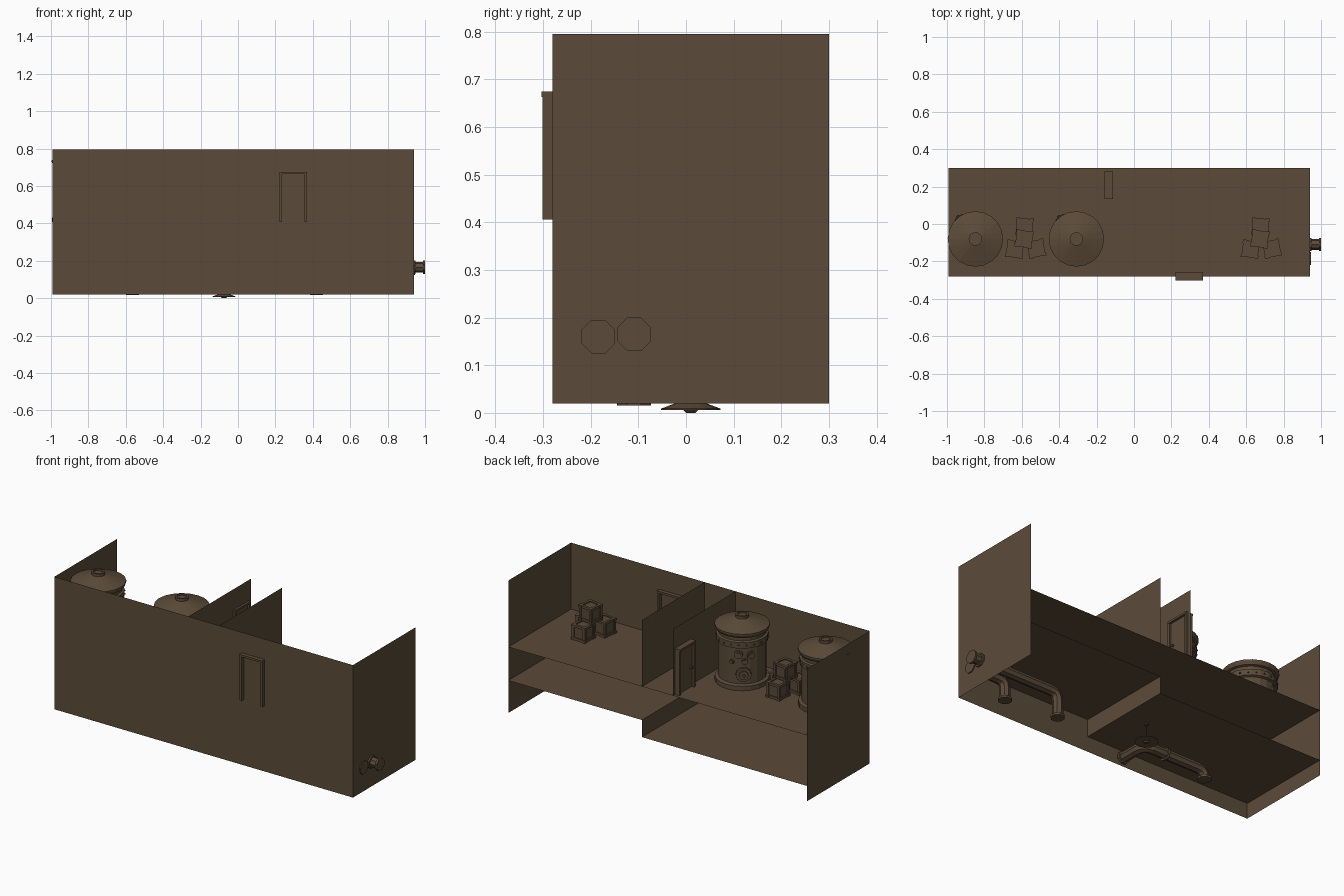
import bpy, bmesh, math
from mathutils import Vector, Matrix

if "Cube" in bpy.data.objects:
    bpy.data.objects.remove(bpy.data.objects["Cube"])

brown = bpy.data.materials.new("dark_brown")
brown.diffuse_color = (0.105, 0.07, 0.041, 1)
brown.use_nodes = True
brown.node_tree.nodes["Principled BSDF"].inputs["Base Color"].default_value = brown.diffuse_color

X0, X1, Y0, Y1, Z0, Z1 = -0.993, 0.94, -0.28, 0.30, 0.02, 0.795
FLOOR = 0.406


def finish(bm, name):
    me = bpy.data.meshes.new(name)
    bm.to_mesh(me)
    bm.free()
    me.materials.append(brown)
    ob = bpy.data.objects.new(name, me)
    bpy.context.collection.objects.link(ob)
    return ob


def panel(name, a, b):
    """Flat sheet between two corners that share one coordinate."""
    k = [i for i in range(3) if a[i] == b[i]][0]
    i, j = [n for n in range(3) if n != k]
    bm = bmesh.new()
    vs = []
    for u, v in ((a[i], a[j]), (b[i], a[j]), (b[i], b[j]), (a[i], b[j])):
        p = [0, 0, 0]
        p[i], p[j], p[k] = u, v, a[k]
        vs.append(bm.verts.new(p))
    bm.faces.new(vs)
    return finish(bm, name)


def add_box(bm, c, s, m=Matrix()):
    bmesh.ops.create_cube(bm, size=1, matrix=m @ Matrix.Translation(c) @ Matrix.Diagonal((*s, 1)))


def add_cyl(bm, c, axis, r1, r2, depth, sides=8):
    rot = Vector(axis).to_track_quat('Z', 'Y').to_matrix().to_4x4()
    bmesh.ops.create_cone(bm, cap_ends=True, segments=sides, radius1=r1, radius2=r2, depth=depth,
                          matrix=Matrix.Translation(c) @ rot @ Matrix.Rotation(math.pi / sides, 4, 'Z'))


def add_lathe(bm, profile, sides):
    rings = []
    for r, z in profile:
        rings.append([bm.verts.new((r * math.cos(2 * math.pi * i / sides),
                                    r * math.sin(2 * math.pi * i / sides), z)) for i in range(sides)])
    for a, b in zip(rings, rings[1:]):
        for i in range(sides):
            j = (i + 1) % sides
            bm.faces.new((a[i], a[j], b[j], b[i]))
    bm.faces.new(rings[-1])
    bm.faces.new(rings[0][::-1])


# Walls and floors (single sheets, open at the back and top)
panel("front_wall", (X0, Y0, Z0), (X1, Y0, Z1))
panel("left_wall", (X0, Y0, Z0), (X0, Y1, Z1))
panel("right_wall", (X1, Y0, Z0), (X1, Y1, Z1))
panel("upper_floor", (X0, Y0, FLOOR), (X1, Y1, FLOOR))
panel("lower_floor_right", (0.075, Y0, 0.21), (X1, Y1, 0.21))
panel("lower_floor_left", (X0, Y0, 0.11), (0.075, Y1, 0.11))
panel("lower_floor_step", (0.075, Y0, 0.11), (0.075, Y1, 0.21))
for n, x in (("left", -0.125), ("right", 0.075)):
    panel("divider_" + n, (x, Y0, FLOOR), (x, Y1, Z1))


# Doors: two posts, a lintel and a slab, built facing -y
def door(name, loc, turn, knob):
    bm = bmesh.new()
    for s in (-1, 1):
        add_box(bm, (s * 0.067, 0, 0.13), (0.014, 0.042, 0.26))
    add_box(bm, (0, 0, 0.263), (0.148, 0.046, 0.012))
    if knob:
        add_box(bm, (0, 0, 0.129), (0.12, 0.012, 0.257))
        for s in (-1, 1):
            add_cyl(bm, (0.045, s * 0.012, 0.12), (0, 1, 0), 0.008, 0.008, 0.016)
    bm.transform(Matrix.Translation(loc) @ Matrix.Rotation(turn, 4, 'Z'))
    finish(bm, name)


door("front_door_frame", (0.295, Y0, FLOOR), 0, False)
door("inner_door", (-0.135, 0.207, FLOOR), -math.pi / 2, True)


# Tanks: lathed body, rivets, round hatch and gauges facing back left
PROFILE = [(0.146, 0.406), (0.146, 0.432), (0.128, 0.438), (0.128, 0.645), (0.14, 0.65), (0.14, 0.685),
           (0.128, 0.69), (0.128, 0.708), (0.14, 0.712), (0.148, 0.728), (0.148, 0.737),
           (0.036, 0.774), (0.036, 0.79), (0.026, 0.79), (0.026, 0.782)]


def tank(name, x, y):
    bm = bmesh.new()
    add_lathe(bm, PROFILE, 20)
    for i in range(20):
        a = 2 * math.pi * (i + 0.5) / 20
        d = (math.cos(a), math.sin(a), 0)
        add_cyl(bm, (0.14 * d[0], 0.14 * d[1], 0.667), d, 0.006, 0.004, 0.009, 6)

    def on_side(deg, z, r, out):
        a = math.radians(deg)
        d = (math.cos(a), math.sin(a), 0)
        add_cyl(bm, (0.128 * d[0], 0.128 * d[1], z), d, r, r, out * 2, 10)
    on_side(128, 0.495, 0.042, 0.012)
    on_side(128, 0.495, 0.026, 0.022)
    on_side(128, 0.495, 0.009, 0.03)
    for deg, z, r in ((146, 0.605, 0.022), (116, 0.61, 0.024), (131, 0.57, 0.018), (100, 0.565, 0.014)):
        on_side(deg, z, r, 0.008)
        on_side(deg, z, r * 0.65, 0.012)
    bm.transform(Matrix.Translation((x, y, 0)))
    finish(bm, name)


tank("tank_left", -0.848, -0.08)
tank("tank_right", -0.308, -0.08)


# Crates: inset core with twelve edge beams and corner blocks
def crate(name, x, y, z, turn):
    bm = bmesh.new()
    s, t = 0.088, 0.014
    h = (s - t) / 2
    add_box(bm, (0, 0, s / 2), (s - 0.012,) * 3)
    for a in (-h, h):
        for b in (-h, h):
            add_box(bm, (0, a, s / 2 + b), (s, t, t))
            add_box(bm, (a, 0, s / 2 + b), (t, s, t))
            add_box(bm, (a, b, s / 2), (t, t, s))
            for c in (-h, h):
                add_box(bm, (a, b, s / 2 + c), (t + 0.006, t + 0.006, t))
    bm.transform(Matrix.Translation((x, y, z)) @ Matrix.Rotation(math.radians(turn), 4, 'Z'))
    finish(bm, name)


for side, cx in (("left", -0.585), ("right", 0.675)):
    crate(side + "_crate_back", cx, -0.015, FLOOR, -3)
    crate(side + "_crate_a", cx - 0.052, -0.135, FLOOR, -8)
    crate(side + "_crate_b", cx + 0.062, -0.132, FLOOR, 12)
    crate(side + "_crate_top", cx - 0.002, -0.08, FLOOR + 0.088, -8)


# Octagonal pipes with bends and collars
def pipe(name, pts, collars):
    path = [Vector(pts[0])]
    for p, q, r in zip(pts, pts[1:], pts[2:]):
        p, q, r = Vector(p), Vector(q), Vector(r)
        a, b = q + (p - q).normalized() * 0.05, q + (r - q).normalized() * 0.05
        path += [a.lerp(q, t).lerp(q.lerp(b, t), t) for t in (0, 0.33, 0.67, 1)]
    path.append(Vector(pts[-1]))
    cu = bpy.data.curves.new(name, 'CURVE')
    cu.dimensions = '3D'
    cu.bevel_depth, cu.bevel_resolution, cu.use_fill_caps = 0.029, 2, True
    sp = cu.splines.new('POLY')
    sp.points.add(len(path) - 1)
    for pt, co in zip(sp.points, path):
        pt.co = (*co, 1)
    cu.materials.append(brown)
    ob = bpy.data.objects.new(name, cu)
    bpy.context.collection.objects.link(ob)
    bpy.ops.object.select_all(action='DESELECT')
    ob.select_set(True)
    bpy.context.view_layer.objects.active = ob
    bpy.ops.object.convert(target='MESH')
    bpy.context.object.data.polygons.foreach_set(
        "use_smooth", [False] * len(bpy.context.object.data.polygons))
    bm = bmesh.new()
    for c, axis in collars:
        add_cyl(bm, c, axis, 0.038, 0.038, 0.012)
    finish(bm, name + "_collars")


X, Y, Z = (1, 0, 0), (0, 1, 0), (0, 0, 1)
pipe("left_pipe", [(-0.16, Y0, 0.07), (-0.16, -0.11, 0.07), (-0.565, -0.11, 0.07), (-0.565, -0.11, 0.016)],
     [((-0.16, -0.274, 0.07), Y), ((-0.565, -0.11, 0.022), Z), ((-0.3, -0.11, 0.07), X)])
pipe("right_pipe", [(0.998, -0.109, 0.165), (0.42, -0.109, 0.165), (0.42, -0.109, 0.016)],
     [((0.994, -0.109, 0.165), X), ((0.944, -0.109, 0.165), X), ((0.42, -0.109, 0.022), Z)])
pipe("short_pipe", [(0.944, -0.184, 0.16), (0.71, -0.184, 0.16), (0.71, -0.184, 0.045)],
     [((0.94, -0.184, 0.16), X), ((0.71, -0.184, 0.051), Z)])

# Hanging lamp under the lower left floor
bm = bmesh.new()
add_lathe(bm, [(0.01, 0.0), (0.016, 0.006), (0.062, 0.006), (0.062, 0.009), (0.028, 0.022),
               (0.012, 0.028), (0.002, 0.03), (0.002, 0.104), (0.012, 0.105), (0.012, 0.11)], 12)
bm.transform(Matrix.Translation((-0.075, 0.01, 0)))
finish(bm, "hanging_lamp")
